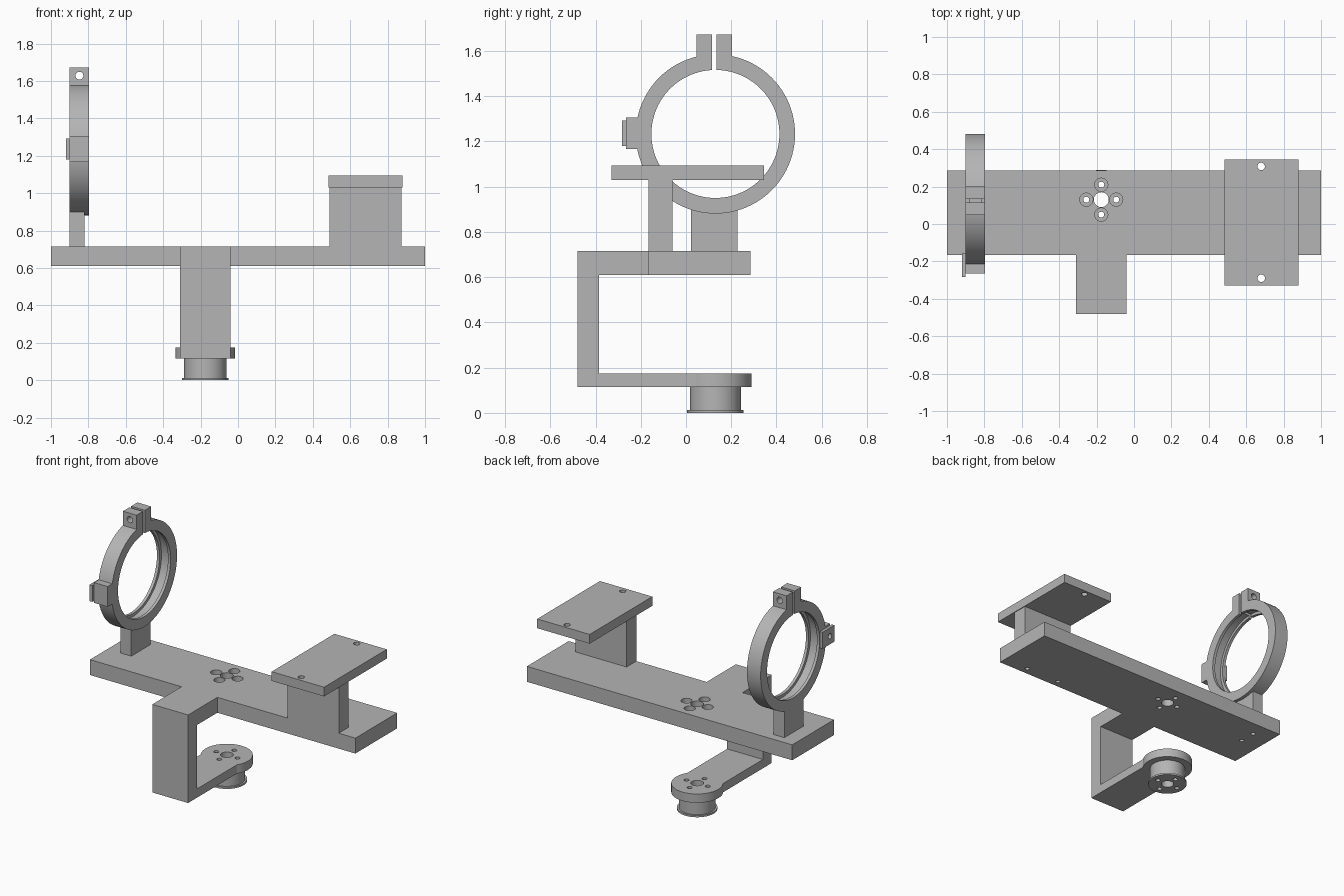
import bpy
from math import pi, cos, sin
from mathutils import Matrix

if "Cube" in bpy.data.objects:
    bpy.data.objects.remove(bpy.data.objects["Cube"], do_unlink=True)

grey = bpy.data.materials.new("plain grey")
grey.use_nodes = True
colour = (0.46, 0.46, 0.46, 1)
grey.diffuse_color = colour
grey.node_tree.nodes["Principled BSDF"].inputs["Base Color"].default_value = colour


def prism(name, outline, start, end, axis):
    """Extrude a 2D outline along x (outline in y, z) or z (outline in x, y)."""
    n = len(outline)
    verts = [(d, a, b) if axis == "x" else (a, b, d)
             for d in (start, end) for a, b in outline]
    faces = [list(range(n))[::-1], list(range(n, 2 * n))]
    faces += [[i, (i + 1) % n, n + (i + 1) % n, n + i] for i in range(n)]
    mesh = bpy.data.meshes.new(name)
    mesh.from_pydata(verts, [], faces)
    mesh.materials.append(grey)
    obj = bpy.data.objects.new(name, mesh)
    bpy.context.collection.objects.link(obj)
    return obj


def box(name, x0, x1, y0, y1, z0, z1):
    return prism(name, [(x0, y0), (x1, y0), (x1, y1), (x0, y1)], z0, z1, "z")


def cylinder(name, centre, radius, start, end, axis="z", sides=32):
    a, b = centre
    ring = [(a + radius * cos(2 * pi * i / sides), b + radius * sin(2 * pi * i / sides))
            for i in range(sides)]
    return prism(name, ring, start, end, axis)


def combine(target, tools, operation):
    """Join or cut with each tool in turn, then discard the tool."""
    bpy.context.view_layer.objects.active = target
    for tool in tools:
        tool.hide_render = True
        mod = target.modifiers.new("combine", "BOOLEAN")
        mod.operation, mod.object, mod.solver = operation, tool, "EXACT"
        bpy.ops.object.modifier_apply(modifier=mod.name)
        bpy.data.objects.remove(tool, do_unlink=True)


def finish(obj):
    bpy.ops.object.select_all(action="DESELECT")
    obj.select_set(True)
    bpy.context.view_layer.objects.active = obj
    bpy.ops.object.shade_smooth_by_angle(angle=pi / 6)


PIVOT = (-0.175, 0.13)
BOLTS = [(PIVOT[0] + 0.08 * dx, PIVOT[1] + 0.08 * dy)
         for dx, dy in ((1, 0), (-1, 0), (0, 1), (0, -1))]

# Main frame: long plate, C-shaped arm and round lower pad
frame = box("frame", -1, 1, -0.165, 0.285, 0.61, 0.715)
arm_side = [(-0.48, 0.115), (PIVOT[1], 0.115), (PIVOT[1], 0.175), (-0.385, 0.175),
            (-0.385, 0.61), (-0.1, 0.61), (-0.1, 0.715), (-0.48, 0.715)]
combine(frame, [
    prism("arm", arm_side, -0.31, -0.04, "x"),
    cylinder("lower_pad", PIVOT, 0.16, 0.115, 0.175, sides=64),
], "UNION")

# Bolt pattern with counterbores, and blind screw holes beneath the posts
cutters = [cylinder("pivot_hole", PIVOT, 0.04, -0.1, 0.9)]
for bolt in BOLTS:
    cutters += [cylinder("bolt_hole", bolt, 0.016, -0.1, 0.9, sides=16),
                cylinder("counterbore", bolt, 0.035, 0.665, 0.8)]
for spot in ((0.55, -0.115), (0.81, -0.115), (-0.86, 0.065), (-0.86, 0.18)):
    cutters.append(cylinder("screw_hole", spot, 0.015, 0.5, 0.7, sides=16))
combine(frame, cutters, "DIFFERENCE")
finish(frame)

# Flanged hub under the lower pad
hub = cylinder("hub", PIVOT, 0.113, 0.006, 0.115, sides=64)
combine(hub, [cylinder("flange", PIVOT, 0.125, 0, 0.012, sides=64)], "UNION")
combine(hub, [cylinder("hub_hole", PIVOT, 0.04, -0.1, 0.2)]
        + [cylinder("hub_bolt_hole", b, 0.016, -0.1, 0.2, sides=16) for b in BOLTS],
        "DIFFERENCE")
finish(hub)

# Raised platform on its post
box("platform_post", 0.49, 0.875, -0.165, -0.06, 0.715, 1.03)
platform = box("platform", 0.485, 0.88, -0.33, 0.345, 1.03, 1.093)
combine(platform, [cylinder("platform_hole", (0.68, y), 0.02, 0.9, 1.2)
                   for y in (-0.29, 0.308)], "DIFFERENCE")
finish(platform)

# Split clamp ring with ears, side boss and post
RING = (0.13, 1.233)
X0, X1 = -0.9, -0.797
clamp = cylinder("clamp_ring", RING, 0.352, X0, X1, "x", 96)
combine(clamp, [
    box("ears", X0, X1, 0.047, 0.203, 1.45, 1.672),
    box("side_boss", X0, X1, -0.265, -0.1, 1.167, 1.305),
    box("ring_post", X0, -0.82, 0.022, 0.227, 0.715, 0.92),
], "UNION")

# Bore with a shallow inner groove, ear split and bolt hole
ear_hole = cylinder("ear_hole", (0, 0), 0.021, -0.2, 0.2)
ear_hole.data.transform(Matrix.Translation((-0.848, 0.125, 1.628)) @ Matrix.Rotation(pi / 2, 4, "X"))
combine(clamp, [
    cylinder("bore", RING, 0.283, -1.1, -0.6, "x", 96),
    cylinder("groove", RING, 0.303, X0 + 0.02, X1 - 0.02, "x", 96),
    box("split", -1, -0.7, 0.115, 0.135, 1.45, 1.8),
    ear_hole,
], "DIFFERENCE")
finish(clamp)

# Thin tab fixed to the side boss
tab = box("boss_tab", -0.92, X0, -0.283, -0.157, 1.18, 1.292)
combine(tab, [cylinder("tab_hole", (-0.235, 1.236), 0.018, -1, -0.85, "x", 16)], "DIFFERENCE")
finish(tab)
